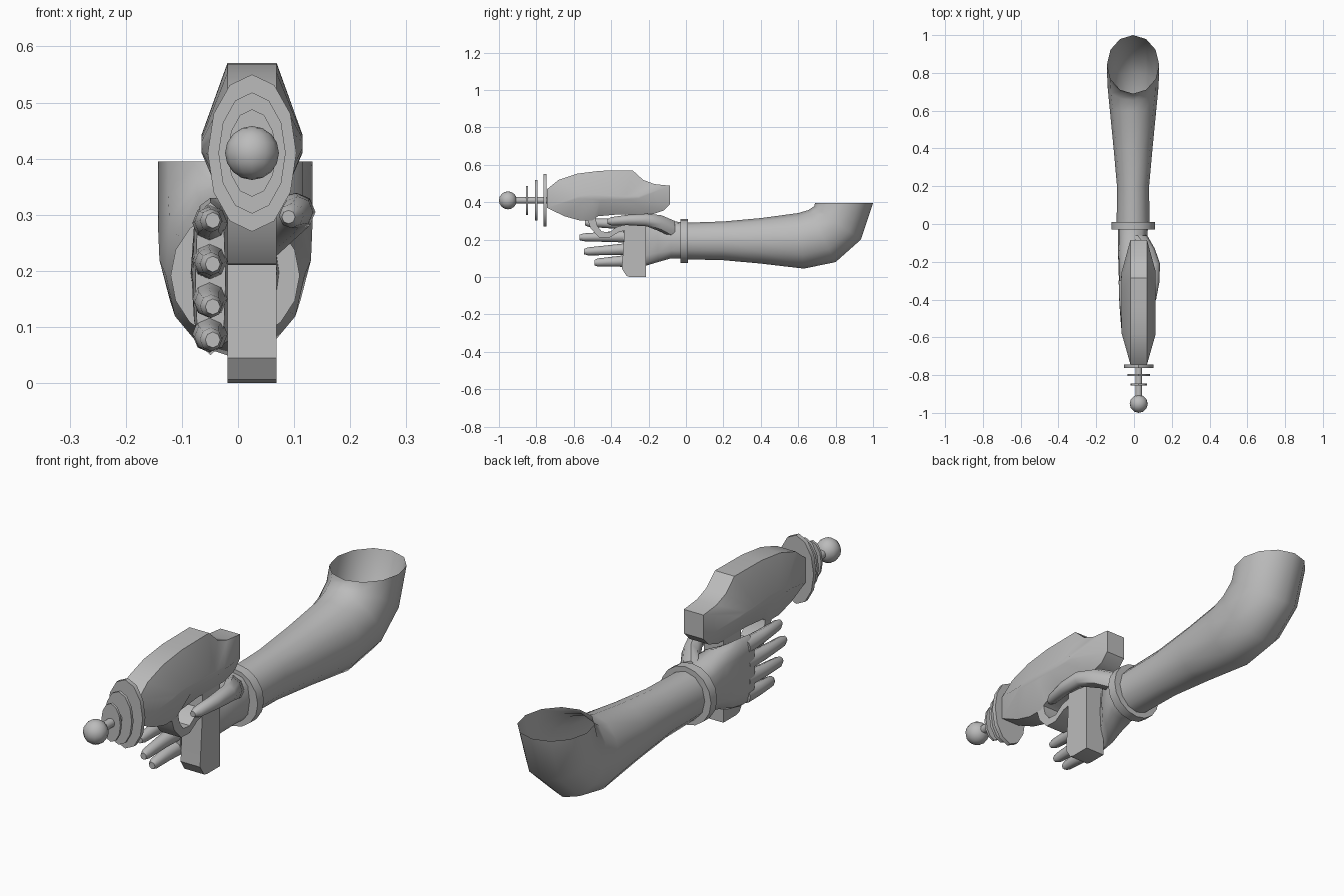
import bpy, bmesh, math
from mathutils import Vector

if "Cube" in bpy.data.objects:
    bpy.data.objects.remove(bpy.data.objects["Cube"])

grey = bpy.data.materials.new("plain_grey")
grey.diffuse_color = (0.5, 0.5, 0.5, 1)
grey.use_nodes = True
grey.node_tree.nodes["Principled BSDF"].inputs["Base Color"].default_value = grey.diffuse_color
GUN_X, GUN_Z = 0.025, 0.41


def finish(name, bm, angle=40):
    bmesh.ops.recalc_face_normals(bm, faces=bm.faces[:])
    me = bpy.data.meshes.new(name)
    bm.to_mesh(me)
    bm.free()
    me.materials.append(grey)
    for p in me.polygons:
        p.use_smooth = True
    me.set_sharp_from_angle(angle=math.radians(angle))
    ob = bpy.data.objects.new(name, me)
    bpy.context.collection.objects.link(ob)
    return ob


def loft(name, rings, caps=(True, True), angle=50):
    """Skin a list of equally long point rings."""
    bm = bmesh.new()
    loops = [[bm.verts.new(p) for p in r] for r in rings]
    n = len(loops[0])
    for a, b in zip(loops, loops[1:]):
        for i in range(n):
            j = (i + 1) % n
            bm.faces.new((a[i], a[j], b[j], b[i]))
    if caps[0]:
        bm.faces.new(loops[0])
    if caps[1]:
        bm.faces.new(loops[-1])
    return finish(name, bm, angle)


def ring(x, half_x, top, bottom, n=12, power=1.0):
    """Ellipse through a top and a bottom (y, z) point."""
    t, b = Vector((0, *top)), Vector((0, *bottom))
    mid, half = (t + b) / 2, (t - b) / 2
    pts = []
    for i in range(n):
        a = math.tau * i / n
        c, s = math.cos(a), math.sin(a)
        c = math.copysign(abs(c) ** power, c)
        s = math.copysign(abs(s) ** power, s)
        pts.append(mid + half * c + Vector((x + half_x * s, 0, 0)))
    return pts


def extrude_profile(name, profile, half, bulge=None):
    """Side profile in (y, z), given width, optional domed sides."""
    def layer(x, sy=1, sz=1, cy=-0.42, cz=0.425):
        return [(GUN_X + x, cy + (y - cy) * sy, cz + (z - cz) * sz) for y, z in profile]
    rings = [layer(-half), layer(half)]
    if bulge:
        rings = [layer(-bulge, .5, .12)] + rings + [layer(bulge, .5, .12)]
    return loft(name, rings, angle=35)


# Bent forearm with an open upper end
arm = [(.087, (-.01, .29), (-.01, .095)), (.085, (.2, .297), (.2, .09)),
       (.103, (.4, .315), (.4, .072)), (.124, (.6, .342), (.63, .045)),
       (.135, (.655, .358), (.80, .08)), (.138, (.685, .378), (.935, .2)),
       (.138, (.69, .395), (1.0, .395))]
loft("forearm", [ring(-.005, *r) for r in arm], caps=(True, False), angle=60)

# Wrist band
loft("wrist_band", [ring(-.005, h, (y, .192 + v), (y, .192 - v), 16)
                    for h, v, y in ((.085, .09, -.03), (.115, .118, -.03),
                                    (.115, .118, .01), (.085, .09, .01))])

# Palm, flattening toward the knuckles
palm = [(0, .10, .29, -.085, .075), (-.08, .10, .30, -.084, .07),
        (-.15, .08, .325, -.084, .045), (-.21, .062, .33, -.083, .0),
        (-.27, .052, .33, -.081, -.018), (-.335, .05, .322, -.076, -.022)]
loft("palm", [ring((a + b) / 2, (b - a) / 2, (y, hi), (y, lo), 12, .75)
              for y, lo, hi, a, b in palm], angle=60)

# Four straight fingers: tip y, tip z, root z
for name, y, z, root in (("index_finger", -.54, .29, .285), ("middle_finger", -.57, .212, .217),
                         ("ring_finger", -.545, .136, .15), ("little_finger", -.49, .077, .087)):
    rows = []
    for t, r, x in ((0, .033, -.05), (.45, .027, -.052), (.92, .021, -.048), (1, .014, -.045)):
        yy, zz = -.3 + (y + .3) * t, root + (z - root) * t
        rows.append(ring(x, r * .95, (yy, zz + r), (yy, zz - r), 8))
    loft(name, rows)

# Thumb wrapping the other side of the weapon
thumb = [(.02, .05, -.06, .25, .05), (.068, .042, -.13, .285, .045),
         (.104, .034, -.21, .305, .034), (.106, .028, -.31, .305, .028),
         (.095, .022, -.40, .298, .022), (.09, .012, -.42, .296, .012)]
loft("thumb", [ring(x, h, (y, z + r), (y, z - r), 8) for x, h, y, z, r in thumb])

# Weapon body
body = [(-.743, .47), (-.68, .52), (-.58, .553), (-.46, .568), (-.285, .57), (-.23, .52),
        (-.17, .497), (-.085, .488), (-.085, .39), (-.12, .355), (-.18, .335), (-.36, .335),
        (-.47, .325), (-.5, .303), (-.57, .303), (-.65, .325), (-.743, .37)]
extrude_profile("weapon_body", body, .044, .09)

# Grip, with rounded lower corners
extrude_profile("grip", [(-.325, .36), (-.332, .2), (-.343, .045), (-.318, .006), (-.3, 0),
                         (-.214, 0), (-.214, .36)], .044)

# Trigger guard
outer = [(-.53, .32), (-.51, .26), (-.465, .212), (-.41, .21), (-.36, .24), (-.325, .25)]
inner = [(-.325, .28), (-.37, .268), (-.41, .24), (-.45, .243), (-.475, .275), (-.485, .32)]
extrude_profile("trigger_guard", outer + inner, .044)

# Barrel rod and the elliptical discs on it
def disc(name, y, half_x, half_z, depth, n):
    loft(name, [ring(GUN_X, half_x, (v, GUN_Z + half_z), (v, GUN_Z - half_z), n)
                for v in (y - depth / 2, y + depth / 2)])


disc("barrel_rod", -.83, .018, .018, .2, 10)
for i, (y, hx, hz, d) in enumerate(((-.754, .079, .14, .018), (-.80, .06, .108, .012),
                                    (-.85, .043, .078, .01))):
    disc(f"barrel_disc_{i + 1}", y, hx, hz, d, 12)

# Ball at the muzzle
bm = bmesh.new()
bmesh.ops.create_uvsphere(bm, u_segments=12, v_segments=8, radius=.048)
bmesh.ops.translate(bm, verts=bm.verts[:], vec=(GUN_X, -.952, GUN_Z))
finish("muzzle_ball", bm, 60)
